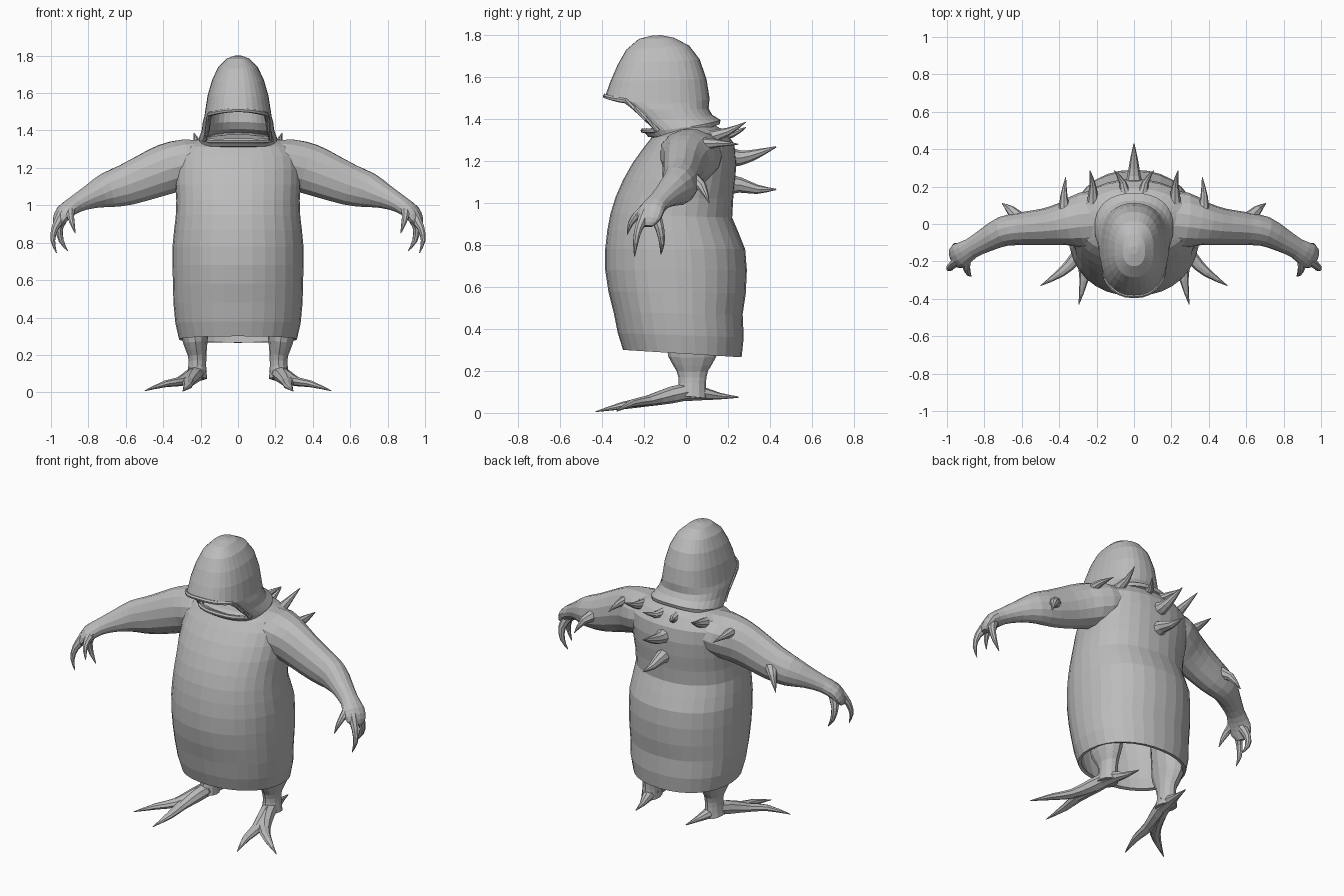
import bpy, bmesh, math
from mathutils import Vector

grey = bpy.data.materials.new("plain grey")
grey.diffuse_color = (0.5, 0.5, 0.5, 1)


def make_object(name, bm, mirror=False, thickness=0):
    bmesh.ops.recalc_face_normals(bm, faces=bm.faces)
    mesh = bpy.data.meshes.new(name)
    bm.to_mesh(mesh)
    bm.free()
    mesh.materials.append(grey)
    obj = bpy.data.objects.new(name, mesh)
    bpy.context.collection.objects.link(obj)
    if thickness:
        mod = obj.modifiers.new("cloth", 'SOLIDIFY')
        mod.thickness = thickness
        mod.offset = -1
    if mirror:
        obj.modifiers.new("other side", 'MIRROR')
    return obj


def skin(bm, rings, cap_start, cap_end, keep=lambda row, col: True):
    rows = [[bm.verts.new(p) for p in ring] for ring in rings]
    n = len(rows[0])
    for r in range(len(rows) - 1):
        for c in range(n):
            if keep(r, c):
                d = (c + 1) % n
                bm.faces.new((rows[r][c], rows[r][d], rows[r + 1][d], rows[r + 1][c]))
    if cap_start:
        bm.faces.new(rows[0])
    if cap_end:
        bm.faces.new(rows[-1])


def spline(points, steps):
    """Smooth curve through points of any dimension."""
    pts = [Vector(p) for p in points]
    out = []
    for i in range(len(pts) - 1):
        a, b, c, d = pts[max(i - 1, 0)], pts[i], pts[i + 1], pts[min(i + 2, len(pts) - 1)]
        for s in range(steps):
            t = s / steps
            out.append(b + (c - a) * (0.5 * t) + (a * 2 - b * 5 + c * 4 - d) * (0.5 * t * t)
                       + (b * 3 - a - c * 3 + d) * (0.5 * t ** 3))
    return out + [pts[-1]]


def tube(bm, points, ref, sides=10, steps=2):
    """Points are x, y, z, sideways radius, radius towards ref."""
    pts = spline(points, steps)
    rings = []
    for i, p in enumerate(pts):
        tangent = Vector(pts[min(i + 1, len(pts) - 1)][:3]) - Vector(pts[max(i - 1, 0)][:3])
        side = tangent.cross(Vector(ref)).normalized()
        up = side.cross(tangent).normalized()
        ring = []
        for k in range(sides):
            a = 2 * math.pi * k / sides
            ring.append(Vector(p[:3]) + side * (math.cos(a) * max(p[3], .002))
                        + up * (math.sin(a) * max(p[4], .002)))
        rings.append(ring)
    skin(bm, rings, True, True)


def loft_ring(yf, zf, yb, zb, hw, droop=0, n=32, power=1.0):
    """Oval ring tilted between a front and a back point; column 0 is the front."""
    ring = []
    for k in range(n):
        a = 2 * math.pi * k / n
        s, c = math.sin(a), math.cos(a)
        s = math.copysign(abs(s) ** power, s)
        c = math.copysign(abs(c) ** power, c)
        t = (1 - c) / 2
        ring.append((hw * s, yf + (yb - yf) * t, zf + (zb - zf) * t - droop * s * s))
    return ring


# Robe: front y, front z, back y, back z, half width
robe = [(-.30, .30, .265, .265, .315), (-.325, .38, .275, .36, .335), (-.345, .48, .27, .47, .345),
        (-.37, .58, .285, .57, .348), (-.385, .68, .29, .68, .35), (-.385, .78, .282, .78, .35),
        (-.375, .87, .25, .86, .342), (-.36, .95, .22, .93, .333), (-.335, 1.03, .225, 1.02, .33),
        (-.30, 1.11, .235, 1.11, .335), (-.255, 1.19, .24, 1.2, .335), (-.205, 1.26, .23, 1.28, .33),
        (-.165, 1.31, .19, 1.34, .29), (-.12, 1.34, .13, 1.375, .2), (-.06, 1.35, .06, 1.38, .1)]
bm = bmesh.new()
skin(bm, [loft_ring(*r, power=.92) for r in robe], False, True)
make_object("robe", bm, thickness=.02)

# Hood with an open face
hood = [(-.16, 1.798, -.12, 1.8, .02), (-.225, 1.782, -.055, 1.787, .06), (-.285, 1.73, .015, 1.75, .105),
        (-.325, 1.66, .065, 1.685, .138), (-.36, 1.58, .098, 1.59, .163), (-.385, 1.51, .112, 1.50, .18),
        (-.33, 1.465, .108, 1.45, .188), (-.265, 1.405, .125, 1.42, .194),
        (-.205, 1.345, .165, 1.395, .21), (-.18, 1.315, .16, 1.375, .205), (-.14, 1.31, .11, 1.36, .17)]
bm = bmesh.new()
rings = [loft_ring(*r, droop=.03 if i == 5 else .012 if i > 5 else 0, power=.85)
         for i, r in enumerate(hood)]
skin(bm, rings, True, False, lambda r, c: not (5 <= r <= 7 and (c < 5 or c >= 27)))
make_object("hood", bm, thickness=.018)

# Raised rim around the face opening
rim = [rings[5][k] for k in range(-5, 6)]
rim = rim + [rings[6][5], rings[7][5]] + [rings[8][k] for k in range(5, -6, -1)]
rim = rim + [rings[7][-5], rings[6][-5], rings[5][-5]]
bm = bmesh.new()
tube(bm, [(*p, .012, .012) for p in rim], (.05, .7, -.6), sides=6, steps=1)
make_object("hood_rim", bm)

# Arms
bm = bmesh.new()
tube(bm, [(.14, .03, 1.25, .15, .10), (.27, .02, 1.225, .15, .132), (.38, .0, 1.195, .115, .137),
          (.48, -.015, 1.155, .098, .127), (.6, -.025, 1.108, .088, .112), (.7, -.04, 1.08, .08, .095),
          (.79, -.085, 1.045, .065, .065), (.87, -.13, 1.005, .055, .047), (.925, -.165, .965, .068, .042),
          (.955, -.18, .92, .06, .03), (.965, -.185, .89, .03, .015)], (0, 0, 1), sides=14)
make_object("arm", bm, mirror=True)

# Clawed fingers
bm = bmesh.new()
for pts in ([(.935, -.19, .95, .035, .03), (.978, -.225, .88, .02, .02), (.99, -.24, .81, .013, .013),
             (.97, -.245, .745, .002, .002)],
            [(.93, -.15, .95, .035, .03), (.955, -.125, .88, .022, .022), (.945, -.115, .81, .014, .014),
             (.91, -.12, .755, .002, .002)],
            [(.9, -.19, .97, .03, .03), (.895, -.235, .94, .02, .02), (.885, -.265, .9, .013, .013),
             (.87, -.28, .85, .002, .002)]):
    tube(bm, pts, (.3, 1, .1), sides=8)
make_object("fingers", bm, mirror=True)

# Elbow spike and paired shoulder spikes
bm = bmesh.new()
for base, mid, tip, r in (((.6, .01, 1.12), (.66, .075, 1.08), (.705, .11, 1.0), .045),
                          ((.22, .1, 1.31), (.22, .2, 1.34), (.235, .285, 1.385), .035),
                          ((.37, .05, 1.28), (.375, .15, 1.285), (.365, .25, 1.28), .035),
                          ((.04, .12, 1.33), (.06, .22, 1.33), (.105, .285, 1.36), .035)):
    tube(bm, [(*base, r, r), (*mid, r * .55, r * .55), (*tip, .002, .002)], (0, 0, 1), sides=8)
make_object("side_spikes", bm, mirror=True)

# Spikes down the spine
bm = bmesh.new()
for z0, z1, tip in ((1.22, 1.235, 1.268), (1.09, 1.065, 1.065)):
    tube(bm, [(0, .18, z0, .055, .055), (0, .26, z0 - .005, .036, .036), (0, .34, z1, .022, .022),
              (0, .43, tip, .003, .003)], (0, 0, 1), sides=8)
make_object("spine_spikes", bm)

# Legs
bm = bmesh.new()
tube(bm, [(.225, .03, .58, .09, .12), (.23, .03, .36, .078, .12), (.228, .03, .27, .066, .115),
          (.218, .03, .2, .05, .075), (.218, .03, .14, .048, .065), (.22, .025, .075, .055, .075)],
     (0, 1, 0), sides=12)
make_object("leg", bm, mirror=True)

# Feet: two front toes and a heel claw
bm = bmesh.new()
for pts in ([(.21, .05, .11, .045, .04), (.25, -.07, .085, .045, .04), (.31, -.18, .058, .035, .025),
             (.39, -.26, .045, .024, .018), (.5, -.33, .008, .002, .002)],
            [(.21, .05, .11, .045, .04), (.24, -.07, .085, .045, .04), (.265, -.19, .055, .035, .025),
             (.268, -.3, .035, .024, .018), (.295, -.43, .006, .002, .002)],
            [(.225, -.02, .1, .045, .045), (.21, .08, .092, .035, .032), (.19, .16, .08, .018, .016),
             (.175, .25, .075, .003, .003)]):
    tube(bm, pts, (0, 0, 1), sides=8)
make_object("foot", bm, mirror=True)
